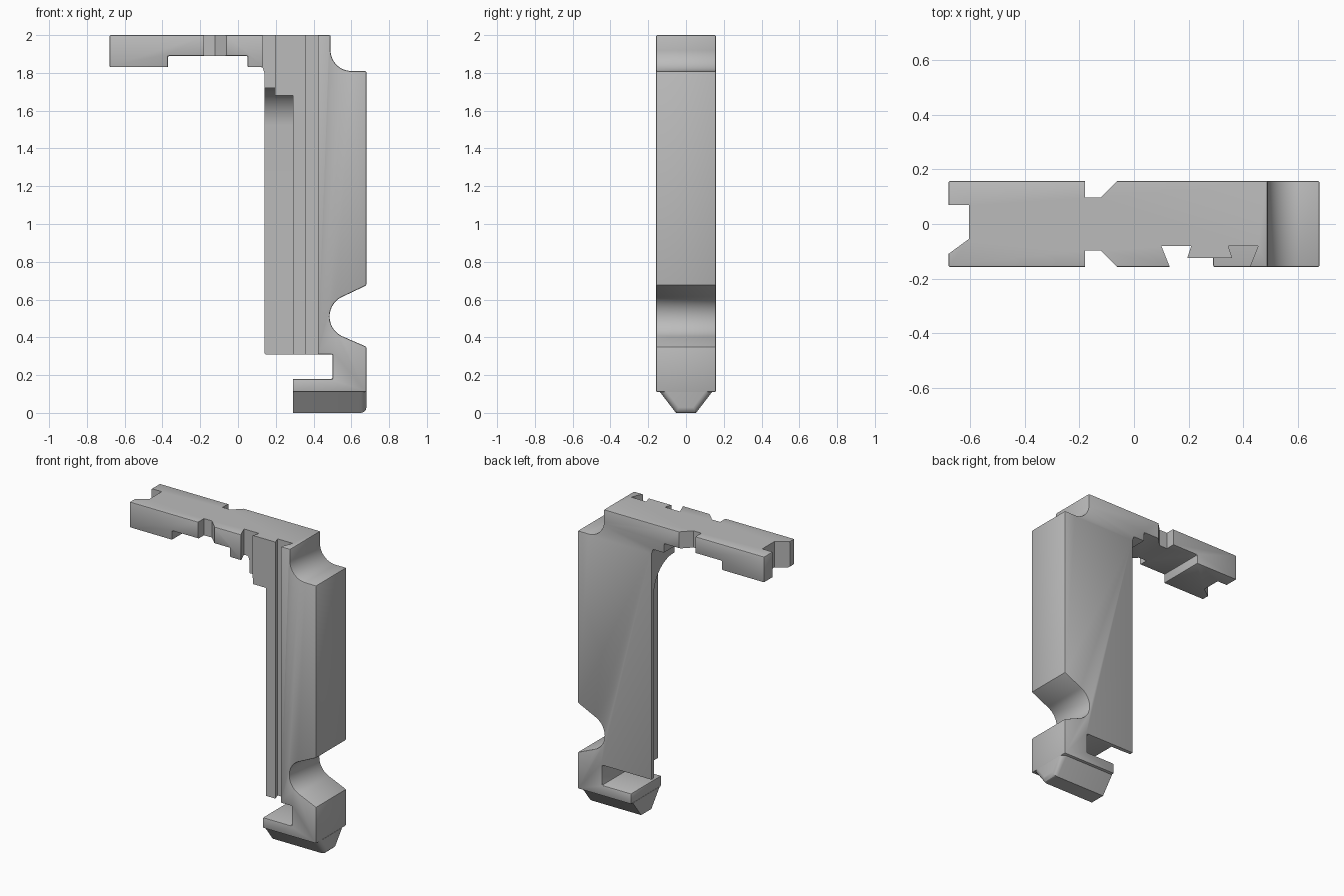
import bpy, bmesh
from math import radians, cos, sin
from mathutils import Vector

cube = bpy.data.objects.get("Cube")
if cube:
    bpy.data.objects.remove(cube, do_unlink=True)

grey = bpy.data.materials.new("plain_grey")
grey.use_nodes = True
grey.diffuse_color = (0.5, 0.5, 0.5, 1)
grey.node_tree.nodes["Principled BSDF"].inputs["Base Color"].default_value = (0.5, 0.5, 0.5, 1)


def prism(name, points, axis, start, end):
    """Extrude a flat outline along x, y or z."""
    place = {"x": lambda p, t: (t, p[0], p[1]),
             "y": lambda p, t: (p[0], t, p[1]),
             "z": lambda p, t: (p[0], p[1], t)}[axis]
    bm = bmesh.new()
    face = bm.faces.new([bm.verts.new(place(p, start)) for p in points])
    new = bmesh.ops.extrude_face_region(bm, geom=[face])["geom"]
    shift = Vector(place((0, 0), end - start))
    bmesh.ops.translate(bm, vec=shift, verts=[v for v in new if isinstance(v, bmesh.types.BMVert)])
    bmesh.ops.recalc_face_normals(bm, faces=bm.faces[:])
    mesh = bpy.data.meshes.new(name)
    bm.to_mesh(mesh)
    bm.free()
    mesh.materials.append(grey)
    obj = bpy.data.objects.new(name, mesh)
    bpy.context.collection.objects.link(obj)
    return obj


def arc(cx, cz, r, a, b, steps=16):
    angles = [radians(a + (b - a) * i / steps) for i in range(steps + 1)]
    return [(cx + r * cos(t), cz + r * sin(t)) for t in angles]


def apply(obj, modifier):
    bpy.context.view_layer.objects.active = obj
    bpy.ops.object.modifier_apply(modifier=modifier.name)


def cut(obj, cutter):
    mod = obj.modifiers.new("cut", "BOOLEAN")
    mod.operation = "DIFFERENCE"
    mod.solver = "EXACT"
    mod.object = cutter
    apply(obj, mod)
    bpy.data.objects.remove(cutter, do_unlink=True)


def soften(obj, width):
    mod = obj.modifiers.new("soft_edges", "BEVEL")
    mod.width = width
    mod.segments = 2
    mod.limit_method = "ANGLE"
    mod.angle_limit = radians(40)
    apply(obj, mod)


# Upright body and arm, drawn as one side outline
outline = [(-0.68, 2), (0.49, 2)]
outline += arc(0.60, 1.92, 0.11, 180, 270)
outline += [(0.68, 1.81), (0.68, 0.675)]
outline += arc(0.60, 0.51, 0.115, 112.6, 247.4, 24)
outline += [(0.68, 0.35), (0.68, 0.11), (0.29, 0.11), (0.29, 0.18), (0.50, 0.18),
            (0.50, 0.31), (0.14, 0.31), (0.14, 1.80), (0.13, 1.83), (0.05, 1.83),
            (0.05, 1.89), (-0.37, 1.89), (-0.37, 1.83), (-0.68, 1.83)]
body = prism("body_and_arm", outline, "y", -0.158, 0.158)
soften(body, 0.007)

# Front recess with two dovetail grooves
cut(body, prism("groove_cutter", [
    (0.148, -0.2), (0.13, -0.155), (0.10, -0.08), (0.21, -0.08), (0.195, -0.125),
    (0.36, -0.125), (0.345, -0.08), (0.455, -0.08), (0.425, -0.155), (0.407, -0.2)],
    "z", 0.22, 2.1))

# Curved hollow that leaves a thin back plate
for left, right, top, offset in ((0.08, 0.197, 1.72, 0), (0.19, 0.29, 1.68, -0.002)):
    curve = [(y, min(z, top)) for y, z in arc(-0.065 + offset, 1.52, 0.2, 0, 90, 20)]
    tidy = [p for i, p in enumerate(curve) if i == 0 or p[1] < top or curve[i - 1][1] < top]
    shape = [(-0.3, 0.22), (0.135 + offset, 0.22)] + tidy + [(-0.3, top)]
    cut(body, prism("hollow_cutter", shape, "x", left, right))

# Waist notches on both sides of the arm
for side in (-1, 1):
    notch = [(-0.18, 0.097), (-0.122, 0.097), (-0.06, 0.158), (-0.018, 0.2), (-0.18, 0.2)]
    cut(body, prism("waist_cutter", [(x, side * y) for x, y in notch], "z", 1.7, 2.1))

# Notch in the arm end
cut(body, prism("end_cutter", [(-0.8, 0.07), (-0.605, 0.07), (-0.605, -0.055),
                               (-0.68, -0.11), (-0.8, -0.198)], "z", 1.7, 2.1))

# Tapered foot with a softened outer end
foot = prism("foot", [(-0.14, 0.113), (-0.053, 0), (0.053, 0), (0.14, 0.113)], "x", 0.29, 0.68)
bm = bmesh.new()
bm.from_mesh(foot.data)
end_edges = [e for e in bm.edges if all(v.co.x > 0.67 for v in e.verts)
             and any(v.co.z < 0.05 for v in e.verts)]
bmesh.ops.bevel(bm, geom=end_edges, offset=0.03, segments=3, profile=0.5, affect="EDGES")
bm.to_mesh(foot.data)
bm.free()

for obj in (body, foot):
    bpy.ops.object.select_all(action="DESELECT")
    obj.select_set(True)
    bpy.context.view_layer.objects.active = obj
    bpy.ops.object.shade_smooth_by_angle(angle=radians(30))
